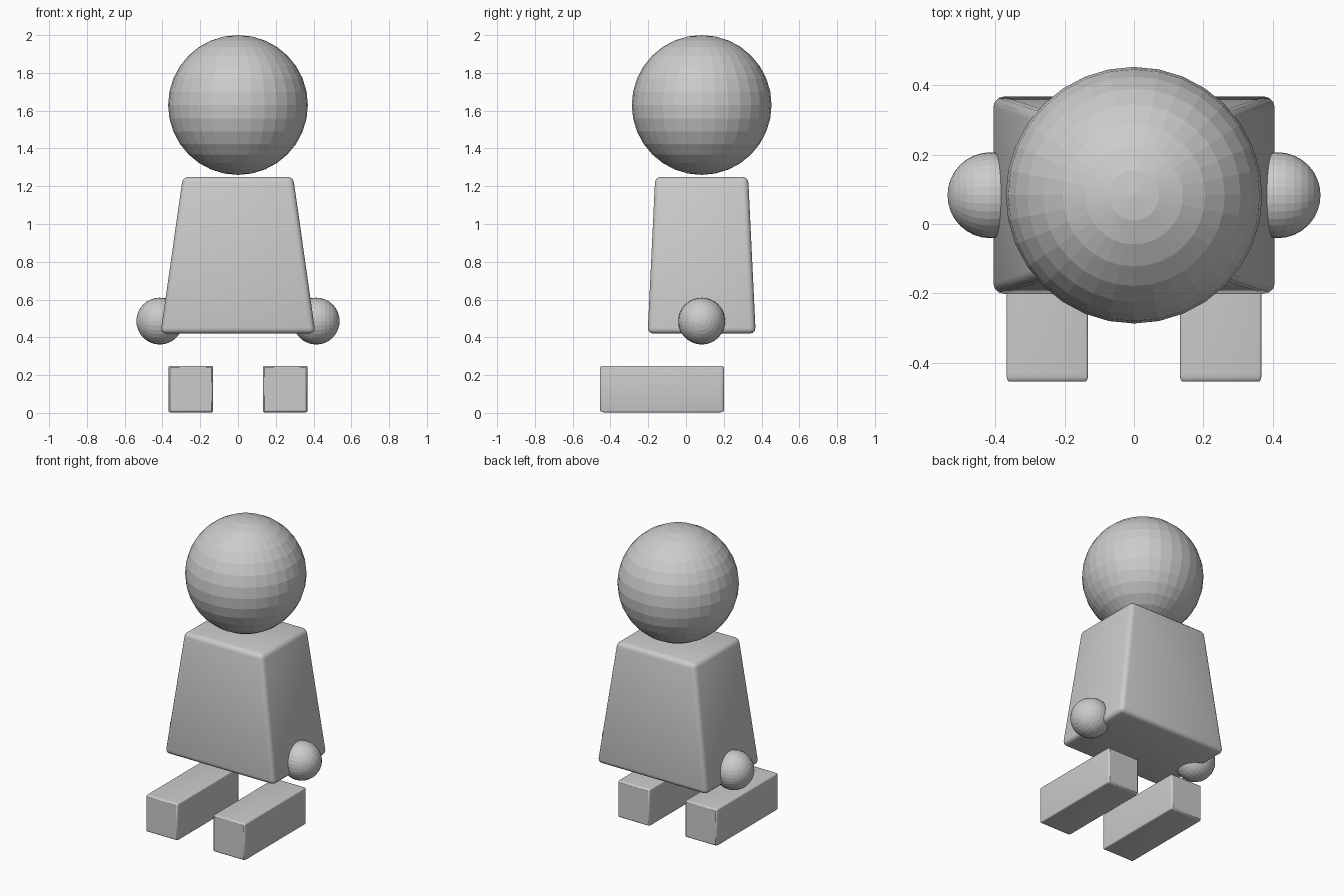
import bpy, bmesh, math
from mathutils import Matrix

if "Cube" in bpy.data.objects:
    bpy.data.objects.remove(bpy.data.objects["Cube"])

grey = bpy.data.materials.new("plain grey")
grey.diffuse_color = (0.6, 0.6, 0.6, 1)
grey.use_nodes = True
grey.node_tree.nodes["Principled BSDF"].inputs["Base Color"].default_value = grey.diffuse_color
CY = 0.083  # depth of the figure's centre line


def finish(name, bm, smooth):
    bmesh.ops.recalc_face_normals(bm, faces=bm.faces[:])
    mesh = bpy.data.meshes.new(name)
    bm.to_mesh(mesh)
    bm.free()
    mesh.materials.append(grey)
    obj = bpy.data.objects.new(name, mesh)
    bpy.context.collection.objects.link(obj)
    if smooth:
        bpy.ops.object.select_all(action='DESELECT')
        obj.select_set(True)
        bpy.context.view_layer.objects.active = obj
        bpy.ops.object.shade_smooth_by_angle(angle=math.radians(35))
    return obj


def ball(name, loc, radius, turn=0.0):
    bm = bmesh.new()
    bmesh.ops.create_uvsphere(bm, u_segments=32, v_segments=16, radius=radius,
                              matrix=Matrix.Translation(loc) @ Matrix.Rotation(turn, 4, 'Y'))
    return finish(name, bm, False)


def bevel_all(bm, width, segments):
    bmesh.ops.bevel(bm, geom=bm.edges[:], offset=width, offset_type='OFFSET',
                    segments=segments, profile=0.5, affect='EDGES')


# Head
ball("head", (0, CY, 1.63), 0.37)

# Tapered torso with rounded edges
bm = bmesh.new()
bmesh.ops.create_cube(bm, size=2)
for v in bm.verts:
    top = v.co.z > 0
    v.co.x *= 0.292 if top else 0.41
    v.co.y = v.co.y * (0.246 if top else 0.286) + CY
    v.co.z = 1.25 if top else 0.42
bevel_all(bm, 0.03, 3)
finish("torso", bm, True)

# Hands and feet on both sides
for side, word in ((-1, "left"), (1, "right")):
    ball(word + "_hand", (side * 0.414, CY, 0.486), 0.124, math.pi / 2)

    # Bevelled before stretching, so the rounding is longer at the toes
    bm = bmesh.new()
    bmesh.ops.create_cube(bm, size=1)
    bevel_all(bm, 0.035, 3)
    bmesh.ops.scale(bm, vec=(0.236, 0.656, 0.246), verts=bm.verts[:])
    bmesh.ops.translate(bm, vec=(side * 0.25, -0.127, 0.126), verts=bm.verts[:])
    finish(word + "_foot", bm, True)
